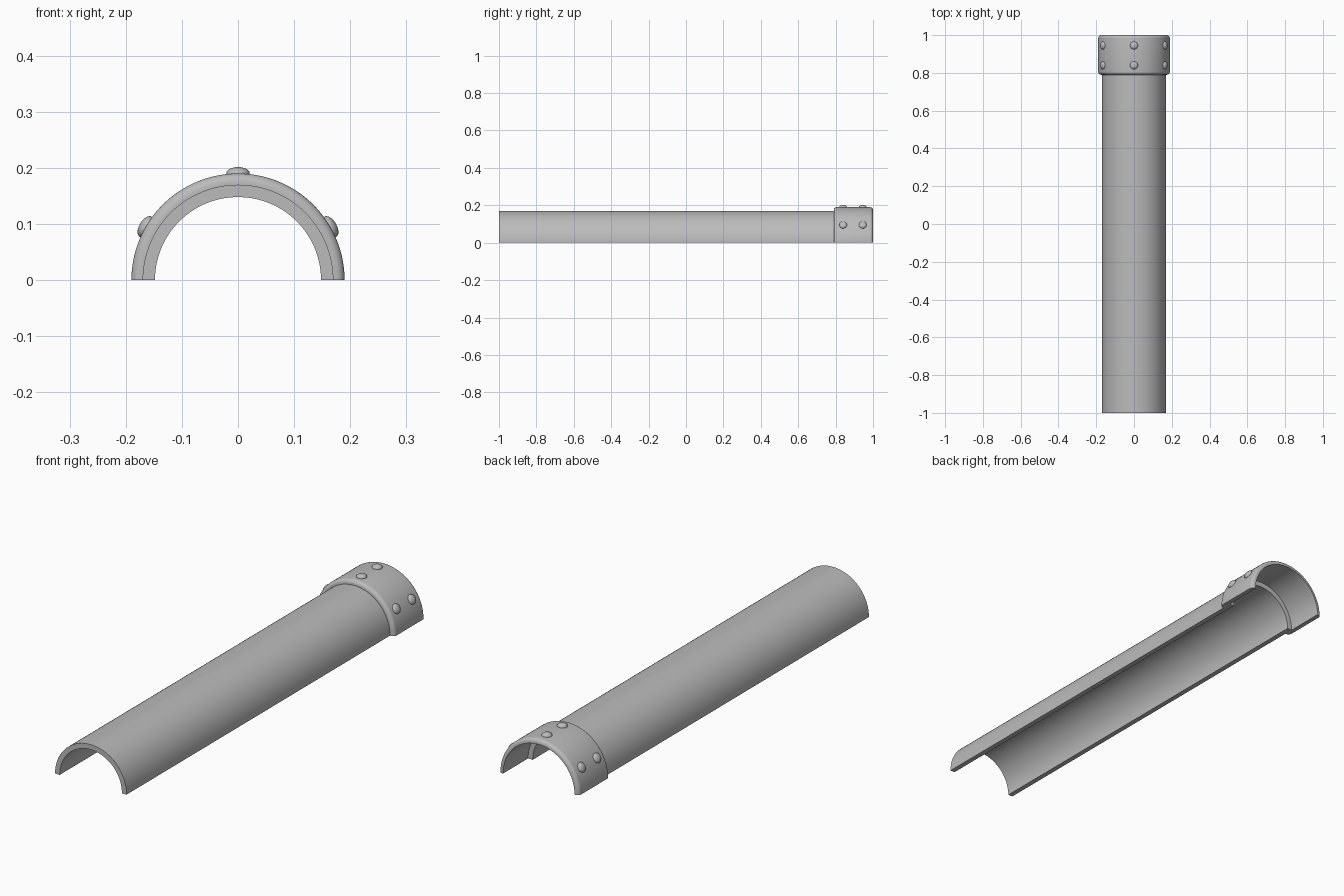
import bpy, bmesh, math
from mathutils import Vector

if "Cube" in bpy.data.objects:
    bpy.data.objects.remove(bpy.data.objects["Cube"], do_unlink=True)

metal = bpy.data.materials.new("grey_metal")
metal.use_nodes = True
GREY = (0.5, 0.5, 0.5, 1)
metal.diffuse_color = GREY
metal.node_tree.nodes["Principled BSDF"].inputs["Base Color"].default_value = GREY


def finish(obj):
    obj.data.materials.clear()
    obj.data.materials.append(metal)
    bpy.ops.object.select_all(action='DESELECT')
    obj.select_set(True)
    bpy.context.view_layer.objects.active = obj
    bpy.ops.object.shade_smooth_by_angle(angle=math.radians(35))


def half_lathe(name, profile, steps=64):
    """Sweep a closed (radius, y) profile over a half circle about the y axis."""
    bm = bmesh.new()
    rings = []
    for i in range(steps + 1):
        a = math.pi * i / steps
        rings.append([bm.verts.new((r * math.cos(a), y, r * math.sin(a)))
                      for r, y in profile])
    n = len(profile)
    for r0, r1 in zip(rings, rings[1:]):
        for j in range(n):
            k = (j + 1) % n
            bm.faces.new((r0[j], r0[k], r1[k], r1[j]))
    bm.faces.new(rings[0])
    bm.faces.new(rings[-1])
    bmesh.ops.recalc_face_normals(bm, faces=bm.faces)
    mesh = bpy.data.meshes.new(name)
    bm.to_mesh(mesh)
    bm.free()
    obj = bpy.data.objects.new(name, mesh)
    bpy.context.collection.objects.link(obj)
    finish(obj)


def fillet(r, y, rad, start, steps=6):
    """Quarter-circle corner points, from the start angle downward."""
    angles = [start - math.pi / 2 * i / steps for i in range(steps + 1)]
    return [(r + rad * math.sin(a), y + rad * math.cos(a)) for a in angles]


# Half-round gutter
INNER, OUTER, RIM = 0.148, 0.17, 0.19
half_lathe("gutter", [(INNER, -1), (OUTER, -1), (OUTER, 0.83), (INNER, 0.83)])

# Joint collar with rounded outer rims
BACK, FRONT, RAD = 1.0, 0.79, 0.016
rims = fillet(RIM - RAD, FRONT + RAD, RAD, math.pi)
rims += fillet(RIM - RAD, BACK - RAD, RAD, math.pi / 2)
half_lathe("collar", [(OUTER, BACK), (OUTER, FRONT)] + rims)

# Domed rivets: two rows of three
for row, y in enumerate((0.84, 0.945)):
    for col, deg in enumerate((30, 90, 150)):
        a = math.radians(deg)
        out = Vector((math.cos(a), 0, math.sin(a)))
        bpy.ops.mesh.primitive_uv_sphere_add(
            segments=24, ring_count=12, radius=1,
            location=out * RIM + Vector((0, y, 0)),
            rotation=(0, math.pi / 2 - a, 0), scale=(0.021, 0.021, 0.0115))
        rivet = bpy.context.object
        rivet.name = f"rivet_{row + 1}_{col + 1}"
        finish(rivet)
